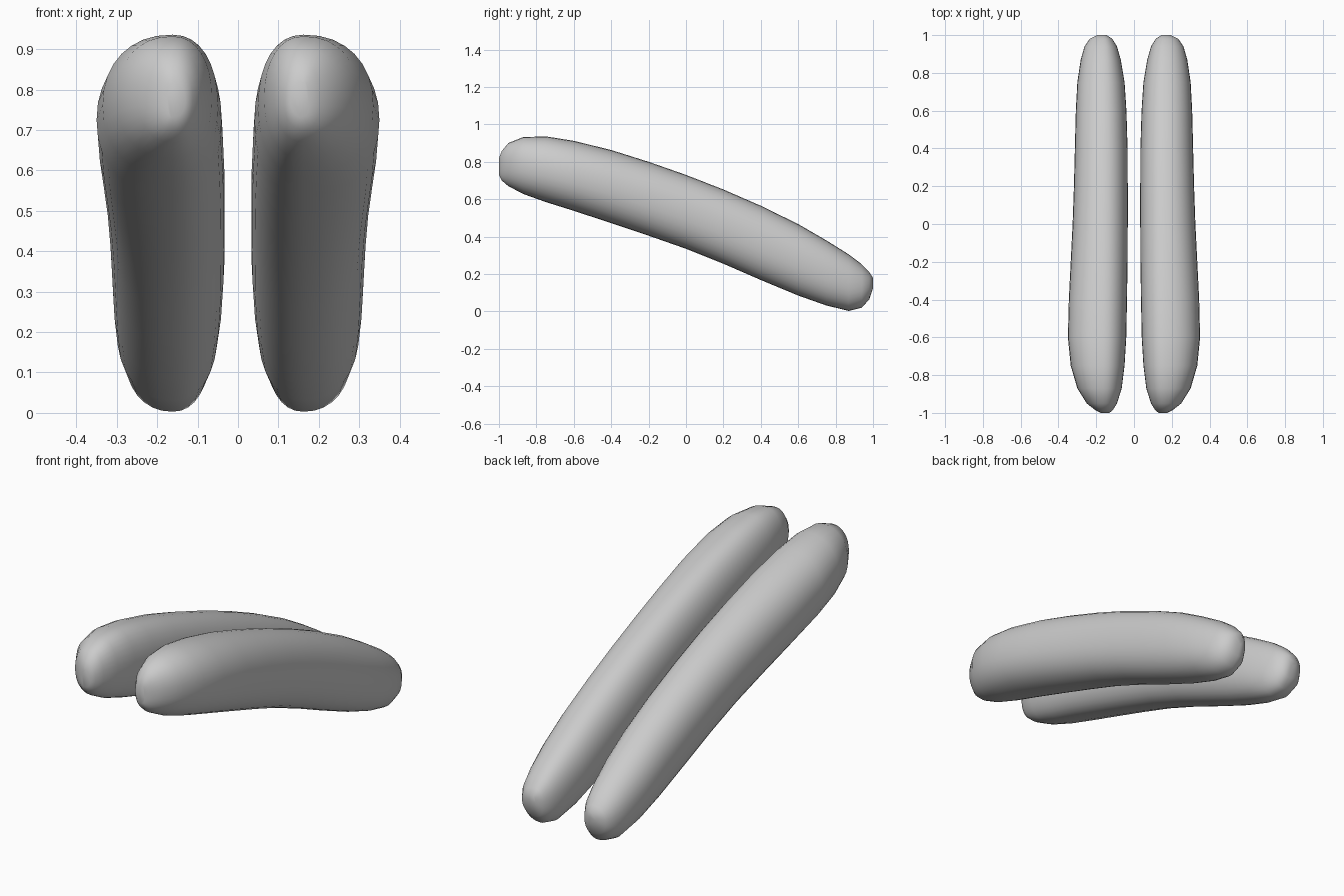
import bpy
import bmesh
import math

if "Cube" in bpy.data.objects:
    bpy.data.objects.remove(bpy.data.objects["Cube"])

# One grey for both rolls
grey = bpy.data.materials.new("grey")
grey.diffuse_color = (0.6, 0.6, 0.6, 1)
grey.use_nodes = True
grey.node_tree.nodes["Principled BSDF"].inputs["Base Color"].default_value = grey.diffuse_color

# Cross-section stations: y, inner x, outer x, bottom z, top z
STATIONS = [
    (-1.0, 0.13, 0.175, 0.73, 0.82),
    (-0.985, 0.112, 0.205, 0.70, 0.858),
    (-0.95, 0.09, 0.25, 0.67, 0.90),
    (-0.87, 0.065, 0.30, 0.628, 0.932),
    (-0.75, 0.05, 0.335, 0.585, 0.936),
    (-0.6, 0.041, 0.35, 0.538, 0.912),
    (-0.4, 0.037, 0.345, 0.472, 0.863),
    (-0.2, 0.034, 0.335, 0.405, 0.80),
    (0.0, 0.033, 0.325, 0.335, 0.73),
    (0.2, 0.033, 0.318, 0.255, 0.652),
    (0.4, 0.034, 0.313, 0.168, 0.565),
    (0.6, 0.04, 0.308, 0.085, 0.467),
    (0.75, 0.05, 0.30, 0.032, 0.38),
    (0.87, 0.07, 0.282, 0.003, 0.305),
    (0.94, 0.09, 0.262, 0.02, 0.252),
    (0.98, 0.115, 0.235, 0.065, 0.21),
    (1.0, 0.145, 0.195, 0.125, 0.18),
]
SIDES = 32
RIDGE_X = 0.162  # line of the highest and lowest points
ROUND = 2.0 / 2.2  # slightly squared oval


def power(v):
    return math.copysign(abs(v) ** ROUND, v)


def make_roll(name, side):
    """Loft a bent, rounded roll through the stations, on one side of x = 0."""
    bm = bmesh.new()
    rings = []
    for y, x_in, x_out, z0, z1 in STATIONS:
        ring = []
        for i in range(SIDES):
            a = 2 * math.pi * i / SIDES
            c, s = power(math.cos(a)), power(math.sin(a))
            half = x_out - RIDGE_X if c > 0 else RIDGE_X - x_in
            ring.append(bm.verts.new((side * (RIDGE_X + half * c), y,
                                      (z0 + z1) / 2 + (z1 - z0) / 2 * s)))
        rings.append(ring)
    for r0, r1 in zip(rings, rings[1:]):
        for i in range(SIDES):
            j = (i + 1) % SIDES
            bm.faces.new((r0[i], r0[j], r1[j], r1[i]))
    # Rounded end caps
    bm.faces.new(rings[0])
    bm.faces.new(rings[-1])
    bmesh.ops.recalc_face_normals(bm, faces=bm.faces)
    for f in bm.faces:
        f.smooth = True
    mesh = bpy.data.meshes.new(name)
    bm.to_mesh(mesh)
    bm.free()
    mesh.materials.append(grey)
    obj = bpy.data.objects.new(name, mesh)
    bpy.context.collection.objects.link(obj)


make_roll("right_roll", 1)
make_roll("left_roll", -1)
